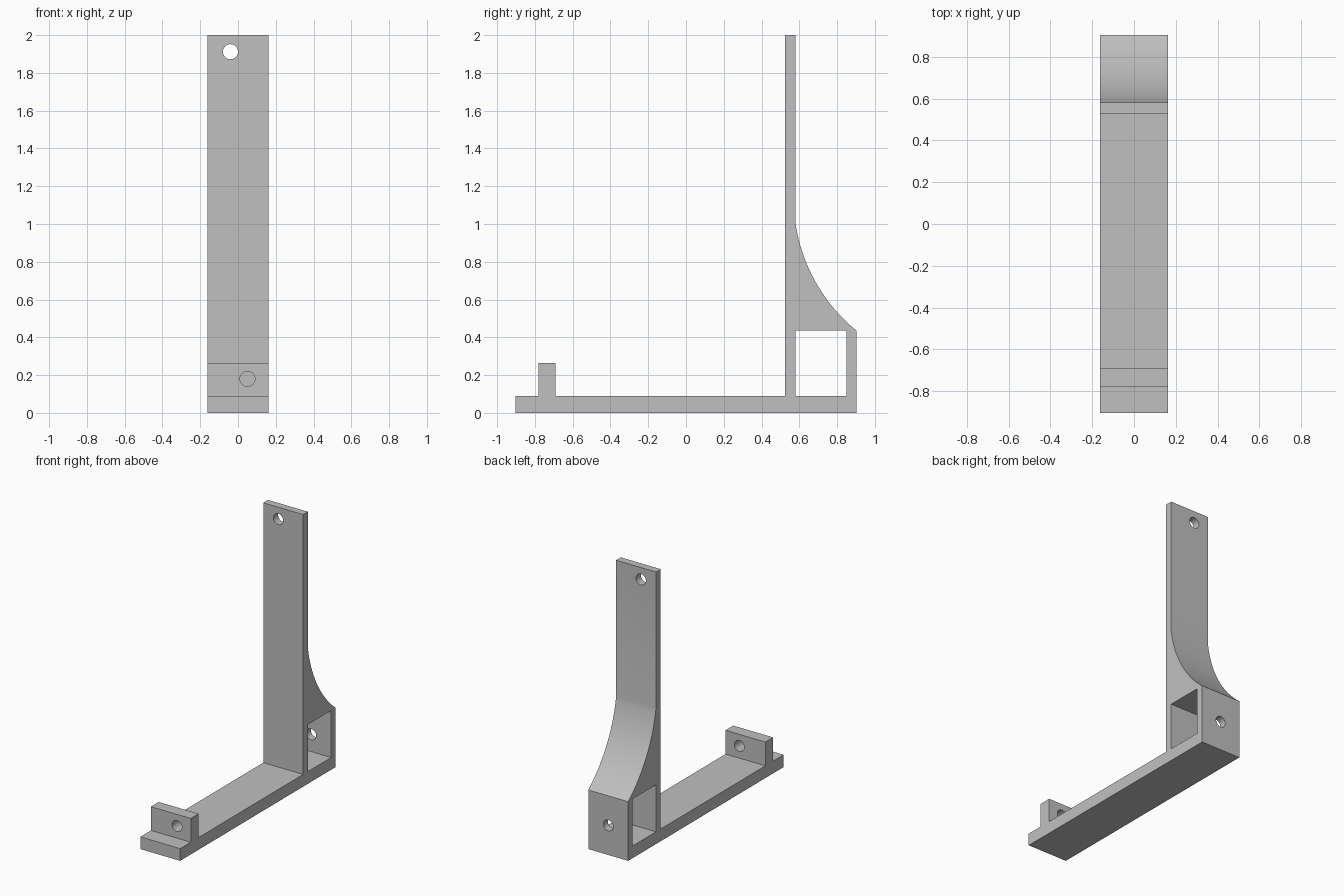
import bpy, bmesh, math
from mathutils import Vector

cube = bpy.data.objects.get("Cube")
if cube:
    bpy.data.objects.remove(cube, do_unlink=True)

HALF_WIDTH = 0.162
BASE_TOP, WALL_TOP = 0.09, 0.435
UPRIGHT_FRONT, UPRIGHT_BACK = 0.525, 0.58
BACK = 0.903

grey = bpy.data.materials.new("plain_grey")
grey.use_nodes = True
grey.diffuse_color = (0.53, 0.53, 0.53, 1)
grey.node_tree.nodes["Principled BSDF"].inputs["Base Color"].default_value = (0.53, 0.53, 0.53, 1)


def prism(name, outline, half):
    """Extrude a (y, z) outline symmetrically along x."""
    bm = bmesh.new()
    face = bm.faces.new([bm.verts.new((-half, y, z)) for y, z in outline])
    ext = bmesh.ops.extrude_face_region(bm, geom=[face])
    moved = [g for g in ext["geom"] if isinstance(g, bmesh.types.BMVert)]
    bmesh.ops.translate(bm, verts=moved, vec=(2 * half, 0, 0))
    bmesh.ops.recalc_face_normals(bm, faces=bm.faces)
    mesh = bpy.data.meshes.new(name)
    bm.to_mesh(mesh)
    bm.free()
    obj = bpy.data.objects.new(name, mesh)
    mesh.materials.append(grey)
    bpy.context.collection.objects.link(obj)
    return obj


def arc(start, end, half_angle, steps):
    """Arc between two points, bowed to the right of travel."""
    a, b = Vector(start), Vector(end)
    chord = b - a
    side = Vector((-chord.y, chord.x)).normalized()
    radius = chord.length / (2 * math.sin(half_angle))
    centre = (a + b) / 2 + side * radius * math.cos(half_angle)
    first = math.atan2(a.y - centre.y, a.x - centre.x)
    return [(centre.x + radius * math.cos(first + 2 * half_angle * i / steps),
             centre.y + radius * math.sin(first + 2 * half_angle * i / steps))
            for i in range(steps + 1)]


def cut(target, cutter):
    mod = target.modifiers.new("cut", "BOOLEAN")
    mod.operation = "DIFFERENCE"
    mod.solver = "EXACT"
    mod.object = cutter
    cutter.hide_render = True
    bpy.context.view_layer.objects.active = target
    bpy.ops.object.modifier_apply(modifier=mod.name)
    bpy.data.objects.remove(cutter, do_unlink=True)


# Bracket side profile: base, front lip, upright and curved gusset
outline = [(-BACK, 0), (-BACK, BASE_TOP), (-0.78, BASE_TOP), (-0.78, 0.265),
           (-0.69, 0.265), (-0.69, BASE_TOP), (UPRIGHT_FRONT, BASE_TOP),
           (UPRIGHT_FRONT, 2), (UPRIGHT_BACK, 2)]
outline += arc((UPRIGHT_BACK, 1.0), (BACK, WALL_TOP), math.radians(21), 24)
outline.append((BACK, 0))
bracket = prism("bracket", outline, HALF_WIDTH)

# Square window under the gusset
window = [(UPRIGHT_BACK, BASE_TOP), (0.85, BASE_TOP), (0.85, WALL_TOP), (UPRIGHT_BACK, WALL_TOP)]
cut(bracket, prism("window_cutter", window, 0.3))

# Screw holes in the lip, upright and rear wall
for x, y, z in [(0.05, -0.735, 0.18), (-0.04, 0.55, 1.912), (0, 0.88, 0.217)]:
    bpy.ops.mesh.primitive_cylinder_add(vertices=32, radius=0.04, depth=0.2,
                                        location=(x, y, z), rotation=(math.pi / 2, 0, 0))
    hole = bpy.context.object
    hole.name = "hole_cutter"
    hole.data.materials.append(grey)
    cut(bracket, hole)

# Smooth the curves, keep the corners crisp
bpy.ops.object.select_all(action="DESELECT")
bracket.select_set(True)
bpy.context.view_layer.objects.active = bracket
bpy.ops.object.shade_smooth_by_angle(angle=math.radians(15))
